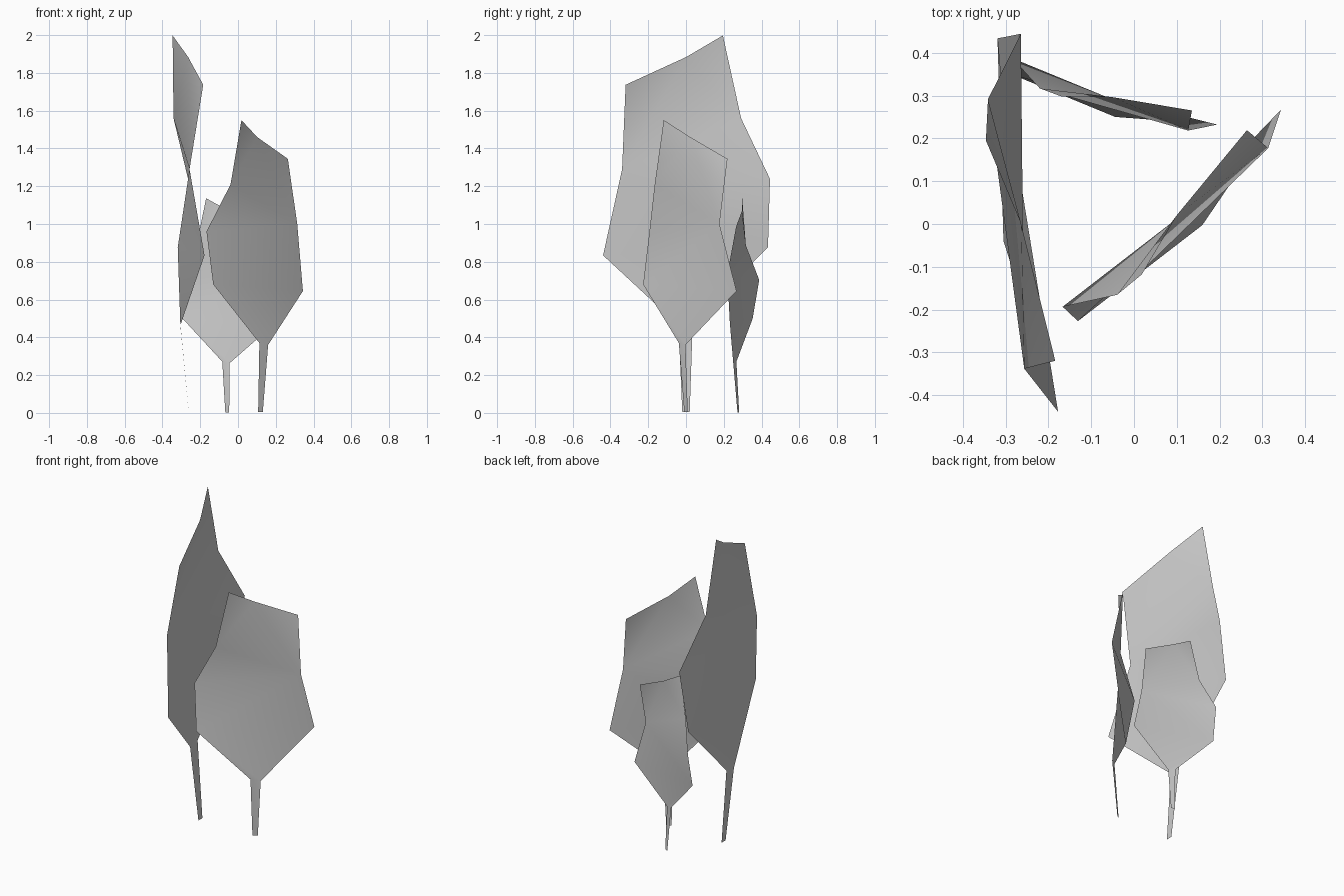
import bpy
import math

cube = bpy.data.objects.get("Cube")
if cube:
    bpy.data.objects.remove(cube, do_unlink=True)

# Single grey for every leaf
grey = bpy.data.materials.new("leaf grey")
grey.use_nodes = True
colour = (0.6, 0.6, 0.6, 1)
grey.diffuse_color = colour
grey.node_tree.nodes["Principled BSDF"].inputs["Base Color"].default_value = colour

# Blade outline points as (width, bend, height)
outline = {
    "foot_l": (-.015, .003, .004), "foot_r": (.015, -.003, .004),
    "neck_l": (-.032, -.021, .37), "neck_r": (.025, -.032, .36),
    "low_l": (-.336, .034, .68), "low_r": (.349, .012, .645),
    "mid_l": (-.335, .083, .96), "mid_r": (.262, -.026, 1.0),
    "high_l": (-.229, .007, 1.21), "high_r": (.26, .039, 1.345),
    "tip": (-.155, -.004, 1.55), "tip_r": (.005, .028, 1.46),
}

# Flat facets between the outline points, from the stem up to the tip
facets = [
    "foot_l foot_r neck_r neck_l",
    "neck_l neck_r low_l",
    "neck_r low_r low_l",
    "low_l low_r mid_r",
    "low_l mid_r mid_l",
    "mid_l mid_r high_l",
    "high_l mid_r tip_r",
    "mid_r high_r tip_r",
    "high_l tip_r tip",
]


def leaf_mesh():
    """Thin one-sided sheet made of the facets."""
    names = list(outline)
    faces = [[names.index(n) for n in facet.split()] for facet in facets]
    mesh = bpy.data.meshes.new("leaf")
    mesh.from_pydata(list(outline.values()), [], faces)
    mesh.materials.append(grey)
    for face in mesh.polygons:
        face.use_smooth = True
    return mesh


def add_leaf(name, mesh, x, y, size, turn, lean=0):
    leaf = bpy.data.objects.new(name, mesh)
    leaf.location = (x, y, 0)
    leaf.scale = (size, size, size)
    # Turn about the stem first, then lean sideways
    leaf.rotation_mode = 'ZXY'
    leaf.rotation_euler = (0, lean, math.radians(turn))
    bpy.context.collection.objects.link(leaf)


# Three standing leaves sharing one blade
blade = leaf_mesh()
add_leaf("medium_leaf", blade, .119, 0, 1, 48)
add_leaf("tall_leaf", blade, -.261, 0, 1.29, -79, lean=-.021)
add_leaf("small_leaf", blade, -.057, .277, .733, -12)
